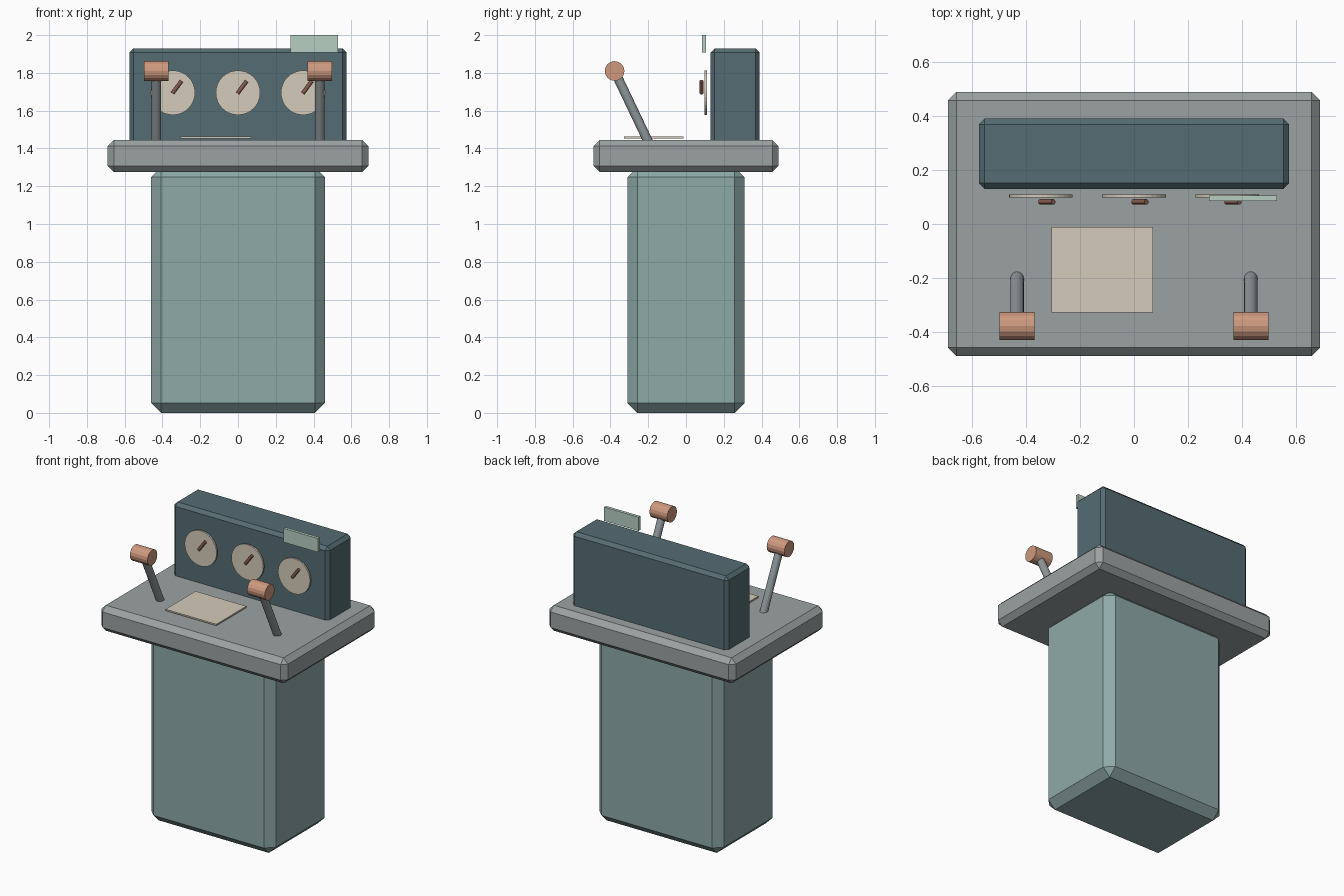
import bpy
from math import radians, pi
from mathutils import Vector

if "Cube" in bpy.data.objects:
    bpy.data.objects.remove(bpy.data.objects["Cube"])


def material(name, rgb):
    m = bpy.data.materials.new(name)
    m.diffuse_color = (*rgb, 1)
    m.use_nodes = True
    m.node_tree.nodes["Principled BSDF"].inputs["Base Color"].default_value = m.diffuse_color
    return m


TEAL = material("teal_paint", (0.27, 0.40, 0.39))
DARK = material("dark_teal", (0.09, 0.15, 0.17))
GREY = material("grey_metal", (0.33, 0.36, 0.36))
STEEL = material("steel", (0.27, 0.31, 0.32))
CREAM = material("cream", (0.66, 0.60, 0.49))
COPPER = material("copper", (0.62, 0.32, 0.21))
RUST = material("rust", (0.25, 0.11, 0.08))
MINT = material("mint", (0.47, 0.62, 0.54))


def box(name, lo, hi, mat, bevel=0):
    lo, hi = Vector(lo), Vector(hi)
    bpy.ops.mesh.primitive_cube_add(size=1, location=(lo + hi) / 2)
    ob = bpy.context.object
    ob.name = name
    ob.scale = hi - lo
    bpy.ops.object.transform_apply(location=False, rotation=False, scale=True)
    ob.data.materials.append(mat)
    if bevel:
        mod = ob.modifiers.new("chamfer", "BEVEL")
        mod.width, mod.segments = bevel, 1
    return ob


def rod(name, a, b, radius, sides, mat):
    a, b = Vector(a), Vector(b)
    bpy.ops.mesh.primitive_cylinder_add(vertices=sides, radius=radius,
                                        depth=(b - a).length, location=(a + b) / 2)
    ob = bpy.context.object
    ob.name = name
    ob.rotation_euler = (b - a).to_track_quat("Z", "Y").to_euler()
    ob.data.materials.append(mat)
    return ob


# Main body: pedestal, desk slab and instrument panel
box("pedestal", (-0.46, -0.31, 0), (0.46, 0.31, 1.30), TEAL, 0.052)
box("desk_top", (-0.69, -0.49, 1.275), (0.69, 0.49, 1.445), GREY, 0.033)
box("instrument_panel", (-0.575, 0.13, 1.41), (0.575, 0.39, 1.93), DARK, 0.022)

# Three dials with tilted needles, just in front of the panel
for i, x in enumerate((-0.345, 0, 0.345)):
    rod(f"dial_{i}", (x, 0.11, 1.695), (x, 0.098, 1.695), 0.118, 32, CREAM)
    rod(f"needle_{i}", (x - 0.002, 0.082, 1.692), (x + 0.046, 0.082, 1.757),
        0.010, 12, RUST)

# Two levers leaning to the front, with crosswise grips
for side, x in (("left", -0.433), ("right", 0.433)):
    rod(f"{side}_lever", (x, -0.197, 1.43), (x, -0.378, 1.81), 0.025, 16, STEEL)
    rod(f"{side}_grip", (x - 0.065, -0.378, 1.81), (x + 0.065, -0.378, 1.81),
        0.052, 16, COPPER)

# Paper sheet on the desk and small plate at the top of the panel
box("paper_sheet", (-0.305, -0.328, 1.453), (0.07, -0.012, 1.463), CREAM)
box("top_plate", (0.277, 0.086, 1.908), (0.53, 0.106, 2.0), MINT)
